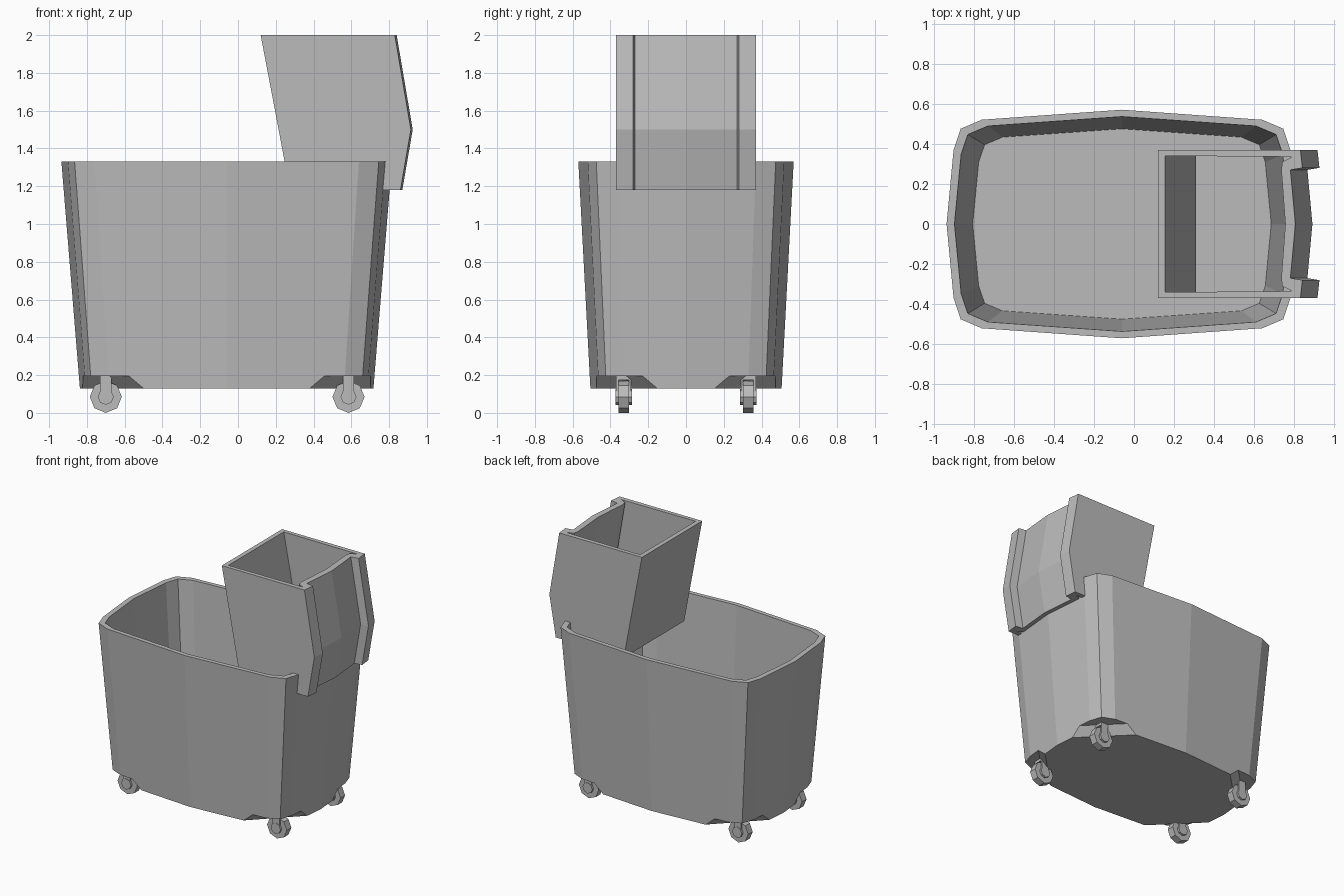
import bpy, bmesh, math

if "Cube" in bpy.data.objects:
    bpy.data.objects.remove(bpy.data.objects["Cube"])

grey = bpy.data.materials.new("grey_plastic")
grey.use_nodes = True
colour = (0.5, 0.5, 0.5, 1)
grey.diffuse_color = colour
grey.node_tree.nodes["Principled BSDF"].inputs["Base Color"].default_value = colour

CX = -0.06  # centre of the bucket in x


def finish(name, bm):
    bmesh.ops.recalc_face_normals(bm, faces=bm.faces)
    mesh = bpy.data.meshes.new(name)
    bm.to_mesh(mesh)
    bm.free()
    mesh.materials.append(grey)
    obj = bpy.data.objects.new(name, mesh)
    bpy.context.collection.objects.link(obj)
    return obj


def loft(bm, loops, cap=True, closed=False):
    """Skin a list of equal loops; cap both ends or join last to first."""
    rings = [[bm.verts.new(p) for p in loop] for loop in loops]
    pairs = list(zip(rings, rings[1:]))
    if closed:
        pairs.append((rings[-1], rings[0]))
    for a, b in pairs:
        n = len(a)
        for i in range(n):
            j = (i + 1) % n
            bm.faces.new((a[i], a[j], b[j], b[i]))
    if cap and not closed:
        bm.faces.new(rings[0])
        bm.faces.new(rings[-1])


# Bucket: tapered outline skinned down the inside and up the outside
quarter = [(0.875, 0), (0.84, 0.37), (0.805, 0.475), (0.70, 0.52), (0, 0.57)]
half = quarter + [(-x, y) for x, y in quarter[-2::-1]]
outline = half + [(x, -y) for x, y in half[-2:0:-1]]


def bucket_loop(sx, sy, z):
    return [(CX + x * sx, y * sy, z) for x, y in outline]


bm = bmesh.new()
loft(bm, [bucket_loop(0.888, 0.888, 0.13), bucket_loop(1, 1, 1.33),
          bucket_loop(0.955, 0.94, 1.33), bucket_loop(0.851, 0.833, 0.21)])
bucket = finish("bucket", bm)

# Slanted recesses under the four corners
bm = bmesh.new()
for sx in (-1, 1):
    for sy in (-1, 1):
        loft(bm, [[(CX + sx * x, sy * y, z)
                   for x, y in ((0.85, s - 0.85), (0.85, 0.85), (s - 0.85, 0.85))]
                  for z, s in ((0.1, 0.88), (0.195, 0.99))])
cutter = finish("recess_cutter", bm)
cutter.hide_render = True
mod = bucket.modifiers.new("recesses", "BOOLEAN")
mod.operation = "DIFFERENCE"
mod.solver = "EXACT"
mod.object = cutter
bpy.context.view_layer.objects.active = bucket
bpy.ops.object.modifier_apply(modifier=mod.name)
bpy.data.objects.remove(cutter)

# Wringer: open sleeve with a bent back panel between two posts
def mirrored(points):
    return points + [(x, -y) for x, y in reversed(points) if y]


def outer(f, b, z):
    pts = [(f, 0.37), (b, 0.37), (b + 0.01, 0.28), (b - 0.05, 0.27), (b - 0.025, 0)]
    return [(x, y, z) for x, y in mirrored(pts)]


def inner(f, b, z):
    pts = [(f + 0.035, 0.34), (b - 0.04, 0.335), (b - 0.09, 0.31),
           (b - 0.095, 0.27), (b - 0.075, 0)]
    return [(x, y, z) for x, y in mirrored(pts)]


levels = [(0.275, 0.86, 1.18), (0.215, 0.915, 1.5), (0.12, 0.83, 2.0)]
bm = bmesh.new()
loft(bm, [outer(*l) for l in levels] + [inner(*l) for l in reversed(levels)], closed=True)
finish("wringer", bm)


# Casters: eight-sided wheel and hub in a forked bracket
def disc(bm, x, y, z, radius, width):
    ring = [(x + radius * math.cos(i * math.pi / 4), z + radius * math.sin(i * math.pi / 4))
            for i in range(8)]
    loft(bm, [[(px, y + s * width / 2, pz) for px, pz in ring] for s in (-1, 1)])


def block(bm, x, y, w, d, z0, z1):
    loft(bm, [[(x + a * w / 2, y + b * d / 2, z)
               for a, b in ((-1, -1), (1, -1), (1, 1), (-1, 1))] for z in (z0, z1)])


for end, x in (("rear", -0.70), ("wringer_end", 0.585)):
    for side, y in (("right", -0.33), ("left", 0.33)):
        bm = bmesh.new()
        disc(bm, x, y, 0.085, 0.085, 0.055)
        finish(f"wheel_{end}_{side}", bm)
        bm = bmesh.new()
        disc(bm, x, y, 0.085, 0.042, 0.088)
        for s in (-1, 1):
            block(bm, x, y + s * 0.034, 0.06, 0.012, 0.085, 0.18)
        block(bm, x, y, 0.06, 0.08, 0.175, 0.2)
        finish(f"fork_{end}_{side}", bm)
